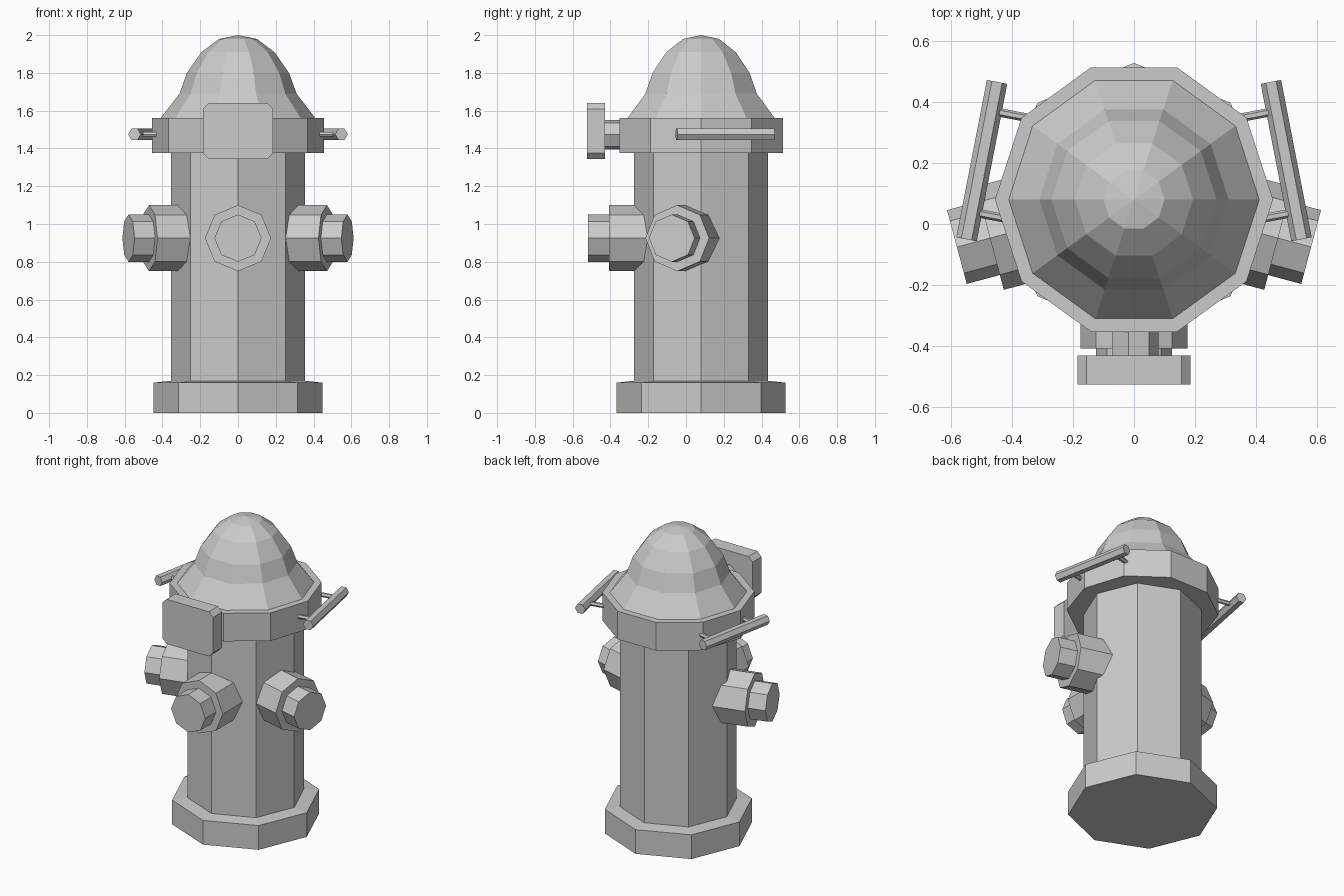
import bpy
import bmesh
from math import cos, sin, pi, radians
from mathutils import Vector, Matrix

if "Cube" in bpy.data.objects:
    bpy.data.objects.remove(bpy.data.objects["Cube"])

CENTER = Vector((0, 0.08, 0))


def add_object(name, bm):
    bmesh.ops.recalc_face_normals(bm, faces=bm.faces)
    mesh = bpy.data.meshes.new(name)
    bm.to_mesh(mesh)
    bm.free()
    obj = bpy.data.objects.new(name, mesh)
    bpy.context.collection.objects.link(obj)
    return obj


def lathe(name, profile, sides, matrix):
    """Spin (radius, height) points round local z into flat facets."""
    bm = bmesh.new()
    rings = []
    for r, h in profile:
        if r == 0:
            rings.append([bm.verts.new(matrix @ Vector((0, 0, h)))] * sides)
        else:
            rings.append([bm.verts.new(matrix @ Vector(
                (r * cos(2 * pi * k / sides), r * sin(2 * pi * k / sides), h)))
                for k in range(sides)])
    for a, b in zip(rings, rings[1:]):
        for k in range(sides):
            n = (k + 1) % sides
            bm.faces.new(list(dict.fromkeys((a[k], a[n], b[n], b[k]))))
    for ring in (rings[0], rings[-1]):
        if ring[0] is not ring[1]:
            bm.faces.new(ring)
    return add_object(name, bm)


def rod(name, start, end, radius, sides):
    """Prism between two points; its first corner lies in the horizontal plane."""
    start, end = Vector(start), Vector(end)
    z = (end - start).normalized()
    x = Vector((0, 0, 1)).cross(z).normalized()
    y = z.cross(x)
    m = Matrix((x, y, z)).transposed().to_4x4()
    m.translation = start
    return lathe(name, [(radius, 0), (radius, (end - start).length)], sides, m)


upright = Matrix.Translation(CENTER)

# Foot flange and barrel
lathe("barrel_and_foot", [(0.447, 0), (0.447, 0.16), (0.355, 0.17), (0.355, 1.40)],
      8, upright)

# Collar and domed bonnet
lathe("collar_and_bonnet",
      [(0.455, 1.375), (0.455, 1.56), (0.41, 1.56), (0.31, 1.69), (0.27, 1.80),
       (0.193, 1.91), (0.10, 1.98), (0, 2.0)], 10, upright)

# Three stepped outlets: front, right and left
for name, angle in (("front", -90), ("right", -15), ("left", 195)):
    m = (Matrix.Translation(CENTER + Vector((0, 0, 0.925)))
         @ Matrix.Rotation(radians(angle), 4, 'Z') @ Matrix.Rotation(pi / 2, 4, 'Y'))
    lathe(name + "_outlet", [(0.175, 0.2), (0.175, 0.488), (0.125, 0.488), (0.125, 0.6)],
          8, m)

# Front plate with cut corners, and its stem
w, c, z0, z1 = 0.185, 0.03, 1.345, 1.64
outline = [(-w + c, z0), (w - c, z0), (w, z0 + c), (w, z1 - c),
           (w - c, z1), (-w + c, z1), (-w, z1 - c), (-w, z0 + c)]
bm = bmesh.new()
face = bm.faces.new([bm.verts.new((x, -0.525, z)) for x, z in outline])
new = bmesh.ops.extrude_face_region(bm, geom=[face], use_keep_orig=True)["geom"]
bmesh.ops.translate(bm, vec=(0, 0.095, 0),
                    verts=[v for v in new if isinstance(v, bmesh.types.BMVert)])
add_object("front_plate", bm)
rod("plate_stem", (0, -0.30, 1.473), (0, -0.44, 1.473), 0.08, 7)

# Slanted side handles, each on two thin posts
for name, s in (("right", 1), ("left", -1)):
    z = 1.475
    rod(name + "_handle", (s * 0.448, 0.465, z), (s * 0.548, -0.05, z), 0.034, 6)
    rod(name + "_rear_post", (s * 0.32, 0.342, z), (s * 0.466, 0.37, z), 0.014, 6)
    rod(name + "_front_post", (s * 0.40, 0.014, z), (s * 0.53, 0.039, z), 0.014, 6)
